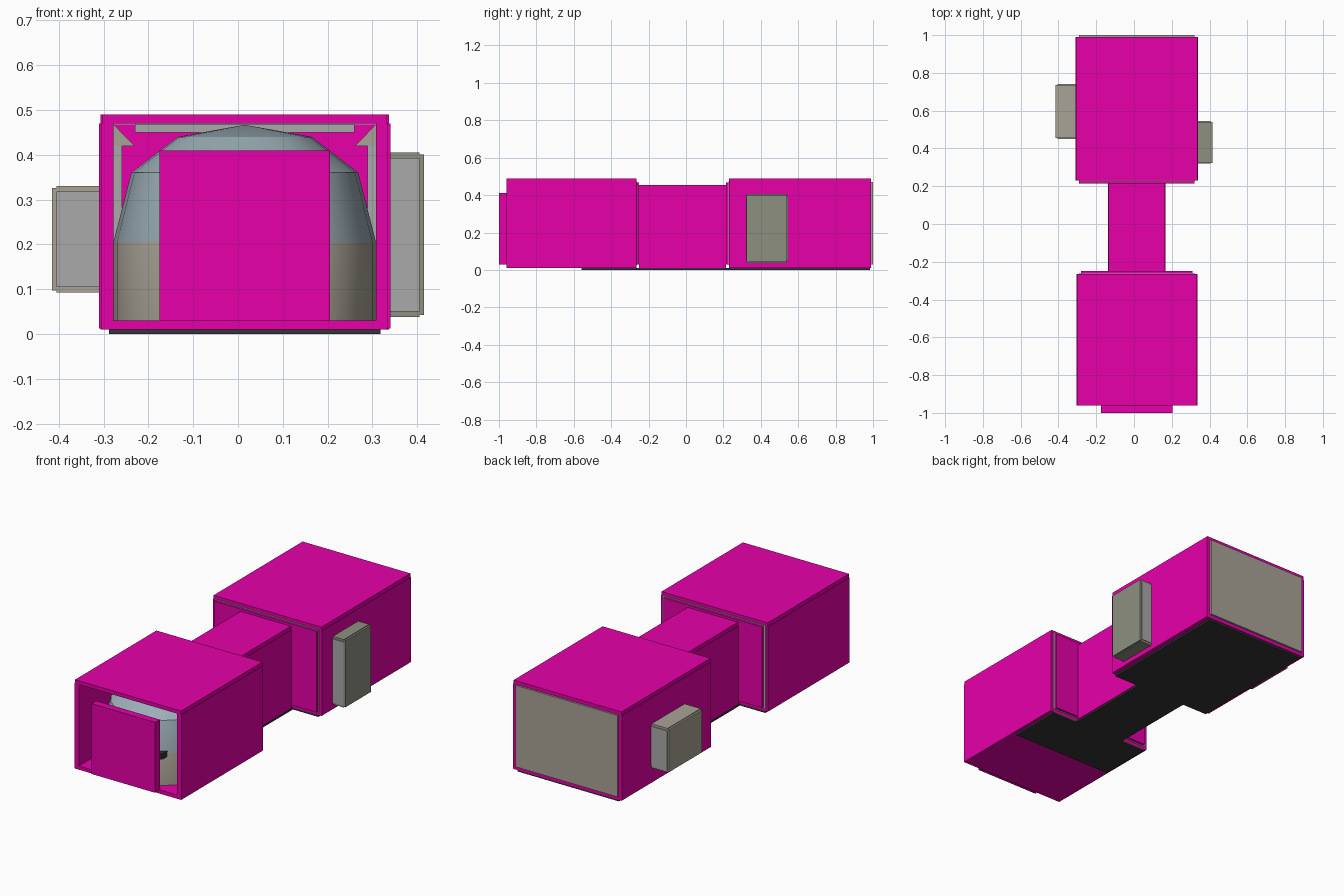
import bpy, bmesh, math

if "Cube" in bpy.data.objects:
    bpy.data.objects.remove(bpy.data.objects["Cube"])

CX = 0.015  # the rooms and corridor share this centre line


def material(name, rgb):
    m = bpy.data.materials.new(name)
    m.diffuse_color = (*rgb, 1)
    m.use_nodes = True
    m.node_tree.nodes["Principled BSDF"].inputs["Base Color"].default_value = m.diffuse_color
    return m


SHELL = material("magenta", (0.80, 0.0, 0.40))
CREAM = material("cream", (0.40, 0.37, 0.31))
OLIVE = material("olive_grey", (0.27, 0.28, 0.22))
GREY = material("grey", (0.40, 0.40, 0.40))
DARK = material("dark_base", (0.035, 0.035, 0.035))
BLUE = material("blue_grey", (0.33, 0.42, 0.47))


def add_object(name, bm, *mats):
    bmesh.ops.recalc_face_normals(bm, faces=bm.faces)
    me = bpy.data.meshes.new(name)
    bm.to_mesh(me)
    bm.free()
    for m in mats:
        me.materials.append(m)
    ob = bpy.data.objects.new(name, me)
    bpy.context.collection.objects.link(ob)
    return ob


def box(name, x, y, z, mat):
    """Box given by its (min, max) range on each axis."""
    bm = bmesh.new()
    bmesh.ops.create_cube(bm, size=1)
    for v in bm.verts:
        for i, (a, b) in enumerate((x, y, z)):
            v.co[i] = a if v.co[i] < 0 else b
    return add_object(name, bm, mat)


def shell(name, half, y, top):
    """Floor, roof and two side walls as separate panels."""
    t = 0.02
    edge = half - 0.003
    box(name + "_floor", (CX - edge, CX + edge), y, (0.01, 0.03), SHELL)
    box(name + "_roof", (CX - edge, CX + edge), y, (top - t, top), SHELL)
    for side, s in (("left", -1), ("right", 1)):
        xs = sorted((CX + s * half, CX + s * (half - 0.027)))
        box(f"{name}_{side}_wall", xs, y, (0.012, top - t), SHELL)


def alcove(name, x_in, x_out, y, z, outer):
    """Side bay made of end, top, bottom and outer panels."""
    t = 0.012
    s = math.copysign(1, x_out - x_in)
    xs = sorted((x_in, x_out - s * 0.01))
    ym, zm = (y[0] + t, y[1] - t), (z[0] + t, z[1] - t)
    box(name + "_front", xs, (y[0], ym[0]), zm, GREY)
    box(name + "_back", xs, (ym[1], y[1]), zm, GREY)
    box(name + "_bottom", xs, (y[0] + 0.004, y[1] - 0.004), (z[0], zm[0]), outer)
    box(name + "_top", xs, (y[0] + 0.004, y[1] - 0.004), (zm[1], z[1]), outer)
    box(name + "_outer", sorted((x_out, x_out - s * 0.012)),
        (y[0] + 0.004, y[1] - 0.004), (z[0] + 0.004, z[1] - 0.004), outer)


# Room shells and linking corridor
shell("front_room", 0.32, (-0.96, -0.265), 0.49)
shell("rear_room", 0.325, (0.23, 0.99), 0.49)
shell("corridor", 0.153, (-0.25, 0.215), 0.455)

# End walls, with a fine grey seam around the inner two
box("front_room_end_wall", (CX - 0.295, CX + 0.295), (-0.275, -0.25), (0.03, 0.468), SHELL)
box("rear_room_end_wall", (CX - 0.305, CX + 0.305), (0.215, 0.24), (0.03, 0.468), SHELL)
box("rear_wall", (CX - 0.305, CX + 0.305), (0.98, 1.0), (0.03, 0.47), CREAM)
for label, y in (("front", (-0.272, -0.262)), ("rear", (0.227, 0.237))):
    box(label + "_seam", (CX - 0.307, CX + 0.307), y, (0.025, 0.473), GREY)

# Front door slab
box("front_door", (-0.175, 0.205), (-1.0, -0.96), (0.03, 0.41), SHELL)

# Dark base plates underneath
box("front_base", (CX - 0.303, CX + 0.303), (-0.56, -0.265), (0, 0.01), DARK)
box("corridor_base", (CX - 0.152, CX + 0.152), (-0.265, 0.23), (0, 0.01), DARK)
box("rear_base", (CX - 0.303, CX + 0.303), (0.23, 0.985), (0, 0.01), DARK)

# Side alcoves on the rear room
alcove("left_alcove", -0.31, -0.415, (0.45, 0.74), (0.093, 0.33), CREAM)
alcove("right_alcove", 0.34, 0.415, (0.32, 0.545), (0.038, 0.405), OLIVE)

# Trim bars and corner gussets inside the front room
TRIM_Y = (-0.30, -0.275)
box("top_trim", (-0.23, 0.26), TRIM_Y, (0.45, 0.469), GREY)
for side, s in (("left", -1), ("right", 1)):
    x_wall = CX + s * 0.294
    box(side + "_trim", sorted((x_wall, x_wall - s * 0.02)), TRIM_Y, (0.03, 0.42), GREY)
    bm = bmesh.new()
    tri = [(x_wall, 0.42), (x_wall - s * 0.048, 0.42), (x_wall, 0.469)]
    face = bm.faces.new([bm.verts.new((x, TRIM_Y[0], z)) for x, z in tri])
    ext = bmesh.ops.extrude_face_region(bm, geom=[face])
    for v in ext["geom"]:
        if isinstance(v, bmesh.types.BMVert):
            v.co.y = TRIM_Y[1]
    add_object(side + "_corner_gusset", bm, CREAM)

# Domed pod: straight rounded wall with a faceted dome
bm = bmesh.new()
N = 24
rings = []
for z, r in ((0.03, 1), (0.205, 1), (0.36, 0.865), (0.44, 0.51)):
    ring = []
    for i in range(N):
        a = math.tau * i / N
        c, s = math.cos(a), math.sin(a)
        x = math.copysign(abs(c) ** 0.8, c) * 0.293 * r
        y = math.copysign(abs(s) ** 0.8, s) * 0.333 * r
        ring.append(bm.verts.new((CX + x, -0.615 + y, z)))
    rings.append(ring)
apex = bm.verts.new((CX, -0.615, 0.467))
for k in range(3):
    for i in range(N):
        j = (i + 1) % N
        f = bm.faces.new((rings[k][i], rings[k][j], rings[k + 1][j], rings[k + 1][i]))
        f.material_index = 1 if k else 0
for i in range(N):
    bm.faces.new((rings[3][i], rings[3][(i + 1) % N], apex)).material_index = 1
bm.faces.new(rings[0])
pod = add_object("domed_pod", bm, CREAM, BLUE)
bpy.context.view_layer.objects.active = pod
pod.select_set(True)
bpy.ops.object.shade_smooth_by_angle(angle=math.radians(20))
pod.select_set(False)

# Small handle on the pod, behind the door slab
box("pod_handle", (0.175, 0.203), (-0.94, -0.88), (0.185, 0.215), DARK)
